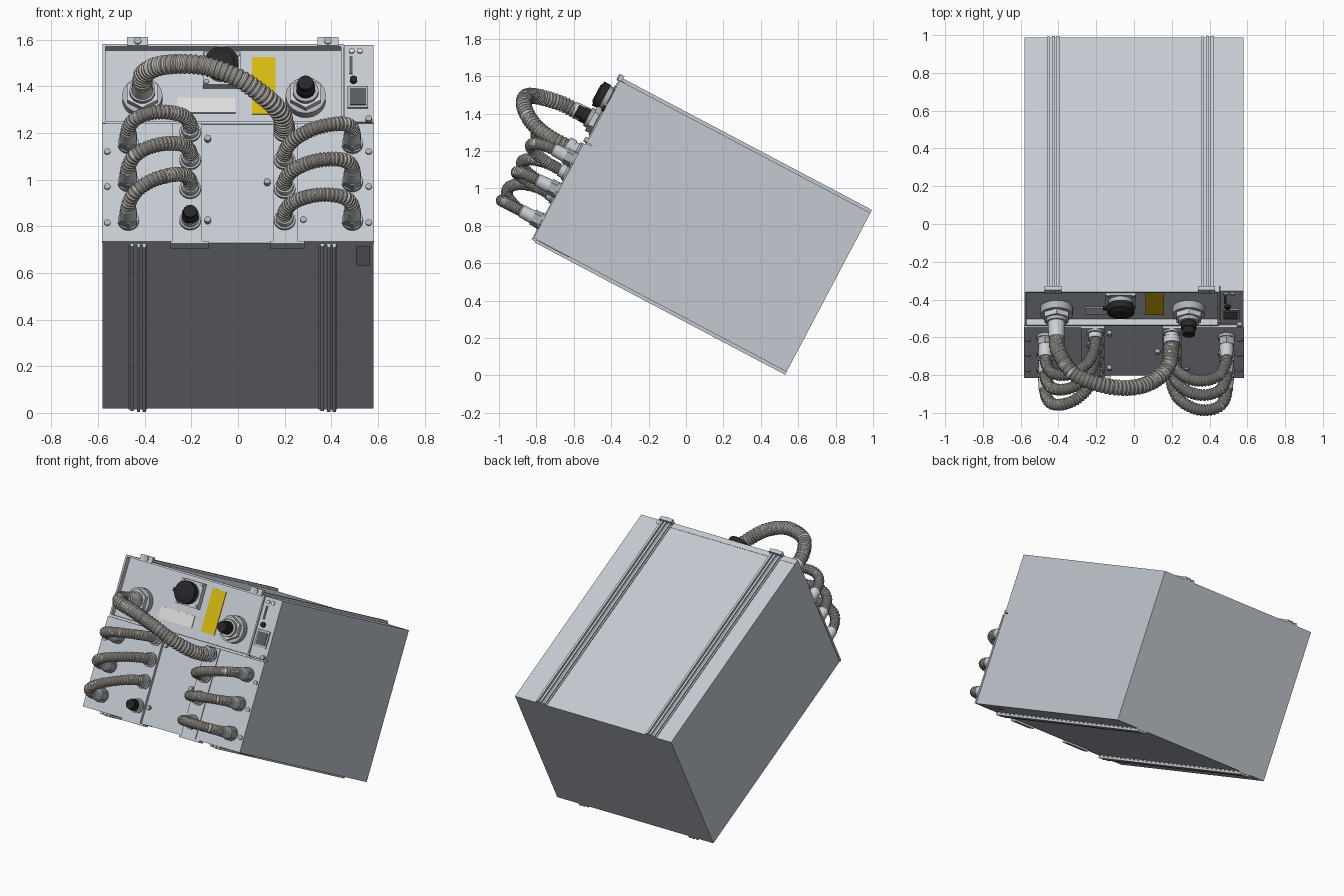
import bpy, bmesh
from math import radians, pi, cos, sin
from mathutils import Matrix, Vector

cube = bpy.data.objects.get("Cube")
if cube:
    bpy.data.objects.remove(cube)


def material(name, r, g, b):
    m = bpy.data.materials.new(name)
    m.use_nodes = True
    m.diffuse_color = (r, g, b, 1)
    m.node_tree.nodes["Principled BSDF"].inputs["Base Color"].default_value = (r, g, b, 1)
    return m


CASE = material("case grey", 0.55, 0.59, 0.64)
METAL = material("fitting metal", 0.42, 0.44, 0.46)
PALE = material("pale fitting", 0.6, 0.63, 0.66)
HOSE = material("hose grey", 0.54, 0.52, 0.48)
BLACK = material("black rubber", 0.02, 0.02, 0.022)
YELLOW = material("warning yellow", 0.67, 0.48, 0.005)
WHITE = material("label white", 0.72, 0.72, 0.72)
DARK = material("dark grey", 0.1, 0.105, 0.11)

# The whole unit leans back: local y is depth, local z runs up the front face
TILT = Matrix.Translation((0, -0.812, 0.71)) @ Matrix.Rotation(radians(-27.84), 4, 'X')
DEPTH, HALF = 1.516, 0.58
made = []


def finish(name, bm, mat):
    bmesh.ops.recalc_face_normals(bm, faces=bm.faces)
    bm.transform(TILT)
    me = bpy.data.meshes.new(name)
    bm.to_mesh(me)
    bm.free()
    me.materials.append(mat)
    ob = bpy.data.objects.new(name, me)
    bpy.context.collection.objects.link(ob)
    made.append(ob)
    return ob


def box(name, x, y, z, mat=CASE):
    """Box from (min, max) pairs in the leaning frame."""
    bm = bmesh.new()
    size = [b - a for a, b in (x, y, z)]
    mid = [(a + b) / 2 for a, b in (x, y, z)]
    bmesh.ops.create_cube(bm, size=1, matrix=Matrix.Translation(mid) @ Matrix.Diagonal((*size, 1)))
    return finish(name, bm, mat)


def stud(name, x, z, n0, n1, r, mat=METAL, sides=24, tip=None):
    """Round or hexagonal part standing out of the front face from n0 to n1."""
    bm = bmesh.new()
    m = Matrix.Translation((x, -(n0 + n1) / 2, z)) @ Matrix.Rotation(pi / 2, 4, 'X')
    bmesh.ops.create_cone(bm, cap_ends=True, segments=sides, radius1=r,
                          radius2=r if tip is None else tip, depth=n1 - n0, matrix=m)
    return finish(name, bm, mat)


def smooth_path(points, step):
    """Evenly spaced points on a Catmull-Rom curve."""
    p = [Vector(q) for q in points]
    p = [2 * p[0] - p[1]] + p + [2 * p[-1] - p[-2]]
    fine = []
    for a, b, c, d in zip(p, p[1:], p[2:], p[3:]):
        for i in range(60):
            t = i / 60
            fine.append(b + 0.5 * t * ((c - a) + t * (2 * a - 5 * b + 4 * c - d
                                                      + t * (3 * (b - c) + d - a))))
    out, run = [fine[0]], 0
    for a, b in zip(fine, fine[1:]):
        run += (b - a).length
        if run >= step:
            out.append(b)
            run -= step
    return out


def hose(name, points, r, pitch, sides=14):
    """Ribbed conduit: two wide rings then two narrow rings per rib."""
    path = smooth_path(points, pitch / 4)
    bm = bmesh.new()
    rings = []
    tangent = (path[1] - path[0]).normalized()
    side = tangent.orthogonal().normalized()
    for i, c in enumerate(path):
        new = (path[min(i + 1, len(path) - 1)] - path[max(i - 1, 0)]).normalized()
        side = tangent.rotation_difference(new) @ side
        tangent = new
        up = tangent.cross(side)
        rad = r if i % 4 < 2 else r * 0.87
        rings.append([bm.verts.new(c + rad * (cos(a) * side + sin(a) * up))
                      for a in (2 * pi * k / sides for k in range(sides))])
    for a, b in zip(rings, rings[1:]):
        for k in range(sides):
            j = (k + 1) % sides
            bm.faces.new((a[k], a[j], b[j], b[k]))
    bm.faces.new(rings[0])
    bm.faces.new(rings[-1])
    return finish(name, bm, HOSE)


# Case: main block, lower front, control strip and the rim of the upper recess
box("case", (-HALF, HALF), (0.03, DEPTH), (0.02, 0.98))
box("lower_front", (-HALF, HALF), (0, 0.03), (0.02, 0.6))
box("control_strip", (0.455, HALF), (0, 0.03), (0.606, 0.98))
box("rim_left_side", (-HALF, -0.568), (-0.006, 0.03), (0.6, 0.982))
box("rim_right_side", (0.442, 0.452), (-0.006, 0.03), (0.6, 0.982))
box("rim_top", (-0.568, 0.442), (-0.006, 0.03), (0.97, 0.982))
box("rim_bottom", (-0.568, 0.442), (-0.006, 0.03), (0.595, 0.607))

# Raised cover plates either side of the centre channel
for tag, x0, x1, s0, s1 in (("right", -0.583, -0.155, -0.28, -0.155),
                            ("left", 0.15, 0.583, 0.15, 0.255)):
    box(tag + "_cover_plate", (x0, x1), (-0.014, 0), (0.02, 0.592))
    box(tag + "_socket_strip", (s0, s1), (-0.02, -0.014), (0.02, 0.592))
    box(tag + "_bottom_flange", (s0 - 0.01, s1 + 0.03), (-0.02, 0.03), (0.008, 0.02))

# Mounting rails along top and bottom, with brackets at the top front
for tag, x in (("right", -0.43), ("left", 0.385)):
    for level, z0, z1, out in (("top", 0.98, 0.985, 1), ("bottom", 0.015, 0.02, -1)):
        box(f"{level}_{tag}_rail", (x - 0.04, x + 0.04), (0.005, DEPTH), (z0, z1))
        edge = z1 if out > 0 else z0
        for k, dx in enumerate((-0.024, 0.004, 0.028)):
            lo, hi = sorted((edge, edge + out * (0.013 if k else 0.009)))
            box(f"{level}_{tag}_rail_rib_{k}", (x + dx - 0.007, x + dx + 0.007), (0.005, DEPTH), (lo, hi))
    box(tag + "_bracket", (x - 0.045, x + 0.045), (-0.012, 0.012), (0.972, 1.012))
    stud(tag + "_bracket_bolt", x, 0.993, 0.012, 0.018, 0.016)

# Upper recess fittings: two large glands and a flanged socket
for tag, x in (("right", -0.41), ("left", 0.29)):
    stud(tag + "_gland_flange", x, 0.73, -0.03, 0.012, 0.086, METAL, 32)
    stud(tag + "_gland_nut", x, 0.73, 0.012, 0.04, 0.074, PALE, 6)
    stud(tag + "_gland_collar", x, 0.73, 0.04, 0.06, 0.055)
stud("hose_gland_body", -0.41, 0.73, 0.06, 0.15, 0.046, PALE, 24, 0.042)
stud("left_gland_plug", 0.29, 0.73, 0.06, 0.095, 0.04, BLACK)
stud("left_gland_knob", 0.29, 0.73, 0.095, 0.13, 0.034, BLACK, 12)
box("socket_flange", (-0.15, 0.01), (-0.005, 0.03), (0.785, 0.945))
stud("socket_collar", -0.07, 0.865, 0.005, 0.03, 0.066)
stud("socket_cap", -0.07, 0.865, 0.03, 0.07, 0.072, BLACK, 32)
stud("socket_cap_top", -0.07, 0.865, 0.07, 0.08, 0.06, BLACK, 32, 0.045)
box("socket_strap", (-0.165, -0.12), (-0.05, -0.035), (0.85, 0.875), BLACK)
for i in (-1, 1):
    for j in (-1, 1):
        stud("socket_screw", -0.07 + 0.066 * i, 0.865 + 0.066 * j, 0.005, 0.011, 0.011)

# Labels
box("yellow_label", (0.06, 0.16), (0.025, 0.03), (0.66, 0.935), YELLOW)
box("white_label", (-0.26, -0.01), (0.025, 0.03), (0.665, 0.74), WHITE)
box("underside_label", (0.505, 0.565), (0.02, 0.2), (0.016, 0.02), METAL)

# Control strip details
box("slot", (0.477, 0.49), (-0.004, 0.001), (0.84, 0.925), DARK)
stud("button", 0.495, 0.808, 0, 0.015, 0.016, BLACK)
box("connector_surround", (0.47, 0.558), (-0.008, 0.001), (0.672, 0.778), METAL)
box("connector_window", (0.48, 0.548), (-0.012, -0.006), (0.685, 0.765), DARK)
for x in (0.487, 0.522):
    stud("indicator", x, 0.95, 0, 0.008, 0.012, PALE)

# Small screws on the covers
for x, z in [(s * 0.56, z) for s in (-1, 1) for z in (0.11, 0.285, 0.455)] + \
        [(-0.13, 0.52), (0.125, 0.31), (-0.13, 0.125), (0.28, 0.125), (0.56, 0.615)]:
    stud("cover_screw", x, z, 0, 0.022, 0.014, METAL, 12)

# Rows of hose fittings; outer rows stand tall, inner rows are short
outer_rows = (0.49, 0.305, 0.118)
inner_rows = (0.545, 0.41, 0.27, 0.118)
for tag, xo in (("right", -0.47), ("left", 0.49)):
    for z in outer_rows:
        stud(tag + "_fitting_base", xo, z, 0.01, 0.03, 0.045)
        stud(tag + "_fitting_nut", xo, z, 0.03, 0.07, 0.044, METAL, 6)
        stud(tag + "_fitting_body", xo, z, 0.07, 0.14, 0.037, PALE, 24, 0.034)
for tag, xi in (("right", -0.205), ("left", 0.2)):
    for z in inner_rows:
        stud(tag + "_socket_ring", xi, z, 0.01, 0.032, 0.046)
        stud(tag + "_socket_neck", xi, z, 0.03, 0.06, 0.037, PALE)
stud("spare_plug", -0.205, 0.118, 0.05, 0.085, 0.036, BLACK)
stud("spare_plug_knob", -0.205, 0.118, 0.085, 0.11, 0.03, BLACK, 12)
stud("main_hose_socket", 0.2, 0.545, 0.05, 0.09, 0.044, PALE)

# Looped hoses from the outer to the inner rows
for tag, xo, xi, ends in (("right", -0.47, -0.205, inner_rows[:3]),
                          ("left", 0.49, 0.2, inner_rows[1:])):
    for z0, z1 in zip(outer_rows, ends):
        def along(t, n, rise):
            return (xo + (xi - xo) * t, -n, z0 + (z1 - z0) * rise)
        hose(tag + "_looped_hose", [along(0, 0.12, 0), along(0.02, 0.18, 0.05), along(0.13, 0.235, 0.2),
                                    along(0.35, 0.258, 0.42), along(0.62, 0.245, 0.65),
                                    along(0.87, 0.19, 0.88), along(0.99, 0.11, 1), along(1, 0.04, 1)],
             0.032, 0.016)

# Large hose crossing from the upper gland to the inner row
world = [(-0.41, -0.58, 1.41), (-0.4, -0.67, 1.455), (-0.32, -0.79, 1.49), (-0.16, -0.855, 1.49),
         (0, -0.865, 1.435), (0.12, -0.82, 1.35), (0.185, -0.74, 1.28), (0.2, -0.61, 1.21)]
back = TILT.inverted()
hose("main_hose", [back @ Vector(p) for p in world], 0.043, 0.022, 16)

# Smooth the round parts, keep sharp edges
bpy.ops.object.select_all(action='DESELECT')
for ob in made:
    ob.select_set(True)
bpy.context.view_layer.objects.active = made[0]
bpy.ops.object.shade_smooth_by_angle(angle=radians(32))
